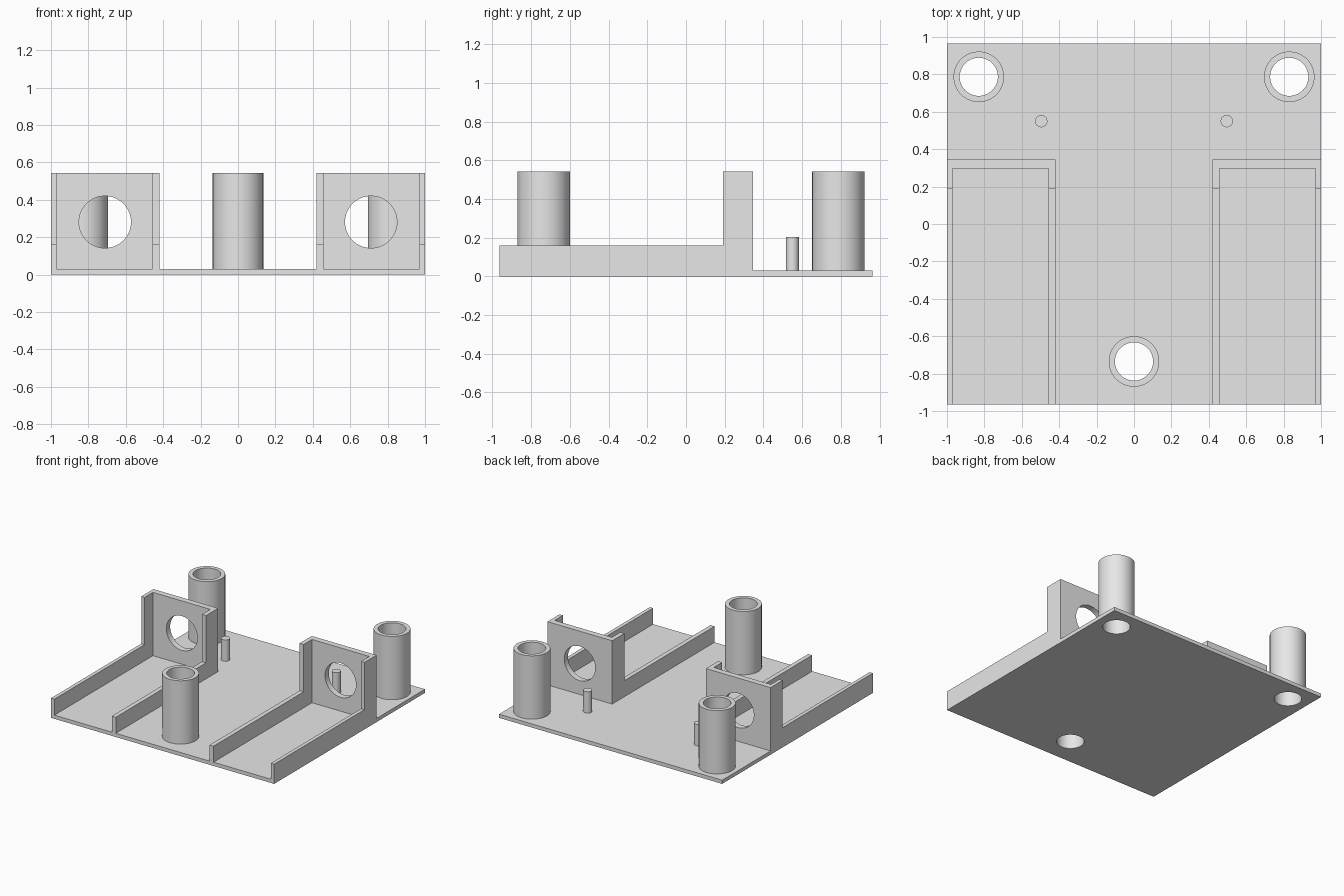
import bpy
import bmesh
from mathutils import Matrix, Vector

cube = bpy.data.objects.get("Cube")
if cube:
    bpy.data.objects.remove(cube, do_unlink=True)

grey = bpy.data.materials.new("light_grey")
grey.use_nodes = True
grey.diffuse_color = (0.8, 0.8, 0.8, 1)
grey.node_tree.nodes["Principled BSDF"].inputs["Base Color"].default_value = (0.8, 0.8, 0.8, 1)

BASE_TOP, RAIL_TOP, TOP = 0.03, 0.16, 0.543
FRONT, BACK = -0.965, 0.965
PANEL_FRONT, PANEL_BACK, CHEEK_FRONT = 0.297, 0.345, 0.19
OUTER_R, INNER_R = 0.135, 0.102
POSTS = {"rear_left_post": (0.83, 0.787),
         "rear_right_post": (-0.83, 0.787),
         "front_post": (0, -0.735)}


def finish(name, bm):
    bmesh.ops.recalc_face_normals(bm, faces=bm.faces)
    mesh = bpy.data.meshes.new(name)
    bm.to_mesh(mesh)
    bm.free()
    mesh.materials.append(grey)
    obj = bpy.data.objects.new(name, mesh)
    bpy.context.collection.objects.link(obj)
    return obj


def box(name, low, high):
    low, high = Vector(low), Vector(high)
    bm = bmesh.new()
    bmesh.ops.create_cube(bm, size=1, matrix=Matrix.Translation((low + high) / 2)
                          @ Matrix.Diagonal((high - low).to_4d()))
    return finish(name, bm)


def rod(name, start, end, radius, sides=64):
    start, end = Vector(start), Vector(end)
    axis = end - start
    turn = axis.to_track_quat("Z", "Y").to_matrix().to_4x4()
    bm = bmesh.new()
    bmesh.ops.create_cone(bm, cap_ends=True, segments=sides, radius1=radius,
                          radius2=radius, depth=axis.length,
                          matrix=Matrix.Translation((start + end) / 2) @ turn)
    return finish(name, bm)


def select(obj):
    bpy.ops.object.select_all(action="DESELECT")
    obj.select_set(True)
    bpy.context.view_layer.objects.active = obj


def drill(obj, start, end, radius):
    cutter = rod("cutter", start, end, radius)
    cutter.hide_render = True
    cut = obj.modifiers.new("hole", "BOOLEAN")
    cut.operation, cut.solver, cut.object = "DIFFERENCE", "EXACT", cutter
    select(obj)
    bpy.ops.object.modifier_apply(modifier=cut.name)
    bpy.data.objects.remove(cutter, do_unlink=True)


def smooth(obj):
    select(obj)
    bpy.ops.object.shade_smooth_by_angle()


def rail(name, x1, x2):
    # Low rail that steps up into a tall cheek beside the panel
    outline = [(FRONT, BASE_TOP), (PANEL_BACK, BASE_TOP), (PANEL_BACK, TOP),
               (CHEEK_FRONT, TOP), (CHEEK_FRONT, RAIL_TOP), (FRONT, RAIL_TOP)]
    bm = bmesh.new()
    face = bm.faces.new([bm.verts.new((x1, y, z)) for y, z in outline])
    side = bmesh.ops.extrude_face_region(bm, geom=[face])["geom"]
    bmesh.ops.translate(bm, vec=(x2 - x1, 0, 0),
                        verts=[v for v in side if isinstance(v, bmesh.types.BMVert)])
    return finish(name, bm)


# Base plate and hollow posts, open right through the base
base = box("base_plate", (-1, FRONT, 0), (1, BACK, BASE_TOP))
for name, (x, y) in POSTS.items():
    post = rod(name, (x, y, BASE_TOP), (x, y, TOP), OUTER_R)
    drill(post, (x, y, -0.1), (x, y, TOP + 0.1), INNER_R)
    drill(base, (x, y, -0.1), (x, y, BASE_TOP + 0.1), INNER_R)
    smooth(post)
smooth(base)

# Mirrored bays: two rails, a drilled panel and a locating pin
for side, s in (("left", 1), ("right", -1)):
    rail(side + "_outer_rail", s * 0.97, s)
    rail(side + "_inner_rail", s * 0.42, s * 0.456)
    x1, x2 = sorted((s * 0.456, s * 0.97))
    panel = box(side + "_panel", (x1, PANEL_FRONT, BASE_TOP), (x2, PANEL_BACK, TOP))
    drill(panel, (s * 0.711, 0, 0.281), (s * 0.711, 0.6, 0.281), 0.139)
    smooth(panel)
    smooth(rod(side + "_pin", (s * 0.496, 0.55, BASE_TOP), (s * 0.496, 0.55, 0.203), 0.033, 32))
